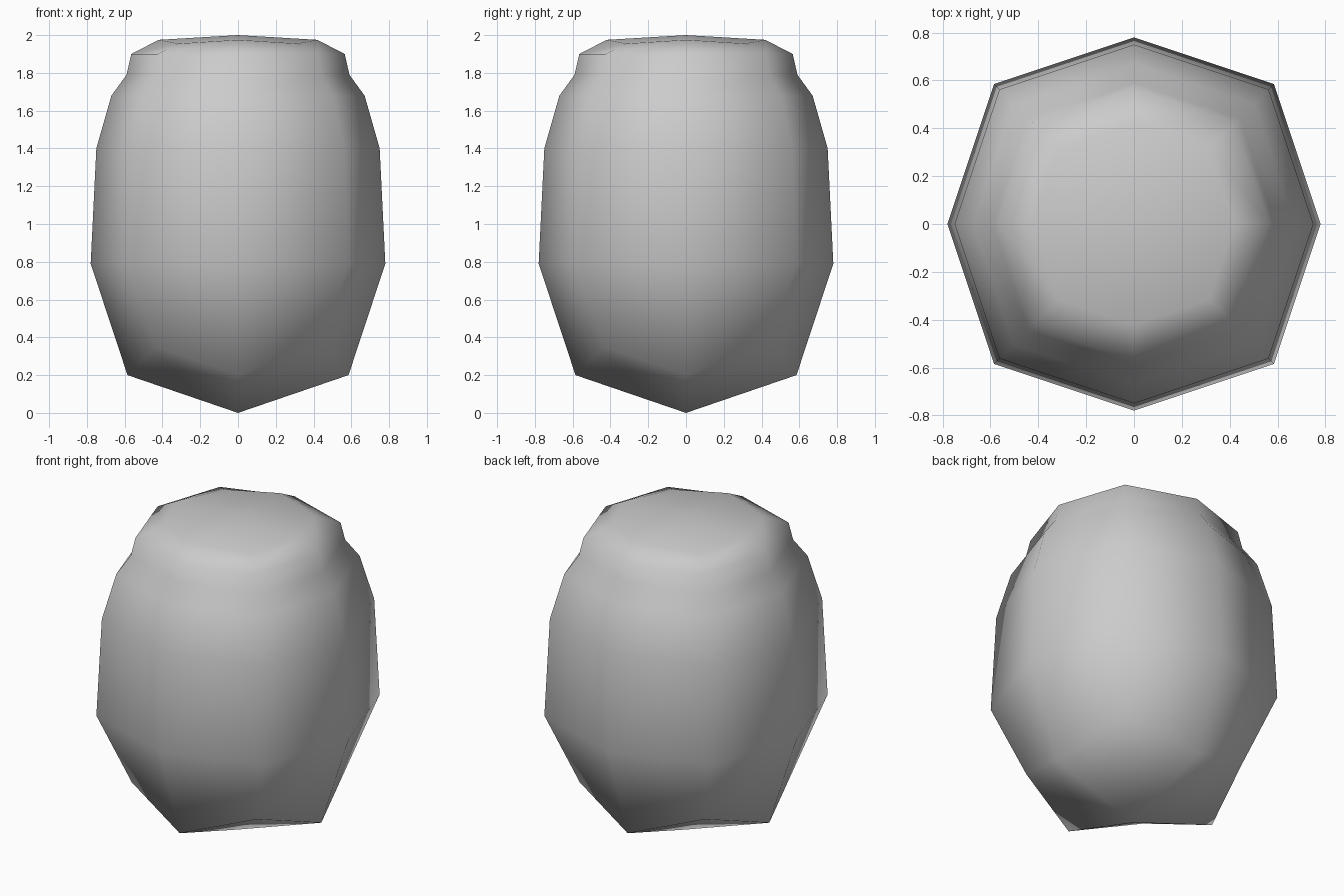
import bpy
import bmesh

cube = bpy.data.objects.get("Cube")
if cube:
    bpy.data.objects.remove(cube, do_unlink=True)

# One plain grey material
grey = bpy.data.materials.new("plain_grey")
grey.use_nodes = True
colour = (0.6, 0.6, 0.6, 1)
grey.diffuse_color = colour
grey.node_tree.nodes["Principled BSDF"].inputs["Base Color"].default_value = colour

# Each ring: reach along the axes, height on the axes, height on the diagonals
RINGS = [
    (0.585, 0.20, 0.35),    # rounded base
    (0.78, 0.79, 0.79),     # widest part
    (0.75, 1.40, 1.40),
    (0.67, 1.68, 1.68),     # shoulder
    (0.59, 1.79, 1.79),     # neck
    (0.565, 1.90, 1.90),    # lip
    (0.42, 1.975, 1.955),   # crown
]
DIAGONAL = 0.75             # diagonal x and y relative to the axis reach
DIRECTIONS = [(1, 0), (1, 1), (0, 1), (-1, 1), (-1, 0), (-1, -1), (0, -1), (1, -1)]


def add_ring(bm, reach, z_axis, z_diagonal):
    verts = []
    for dx, dy in DIRECTIONS:
        diagonal = dx and dy
        r = reach * DIAGONAL if diagonal else reach
        verts.append(bm.verts.new((dx * r, dy * r, z_diagonal if diagonal else z_axis)))
    return verts


def cap(bm, ring, z):
    # Four quads meeting at the centre
    centre = bm.verts.new((0, 0, z))
    for i in range(0, 8, 2):
        bm.faces.new((centre, ring[i], ring[i + 1], ring[(i + 2) % 8]))


bm = bmesh.new()
rings = [add_ring(bm, *ring) for ring in RINGS]
for low, high in zip(rings, rings[1:]):
    for i in range(8):
        j = (i + 1) % 8
        bm.faces.new((low[i], low[j], high[j], high[i]))
cap(bm, rings[0], 0)
cap(bm, rings[-1], 2)
bmesh.ops.recalc_face_normals(bm, faces=bm.faces)
for face in bm.faces:
    face.smooth = True

mesh = bpy.data.meshes.new("jar_body")
bm.to_mesh(mesh)
bm.free()
mesh.materials.append(grey)
body = bpy.data.objects.new("jar_body", mesh)
bpy.context.collection.objects.link(body)
